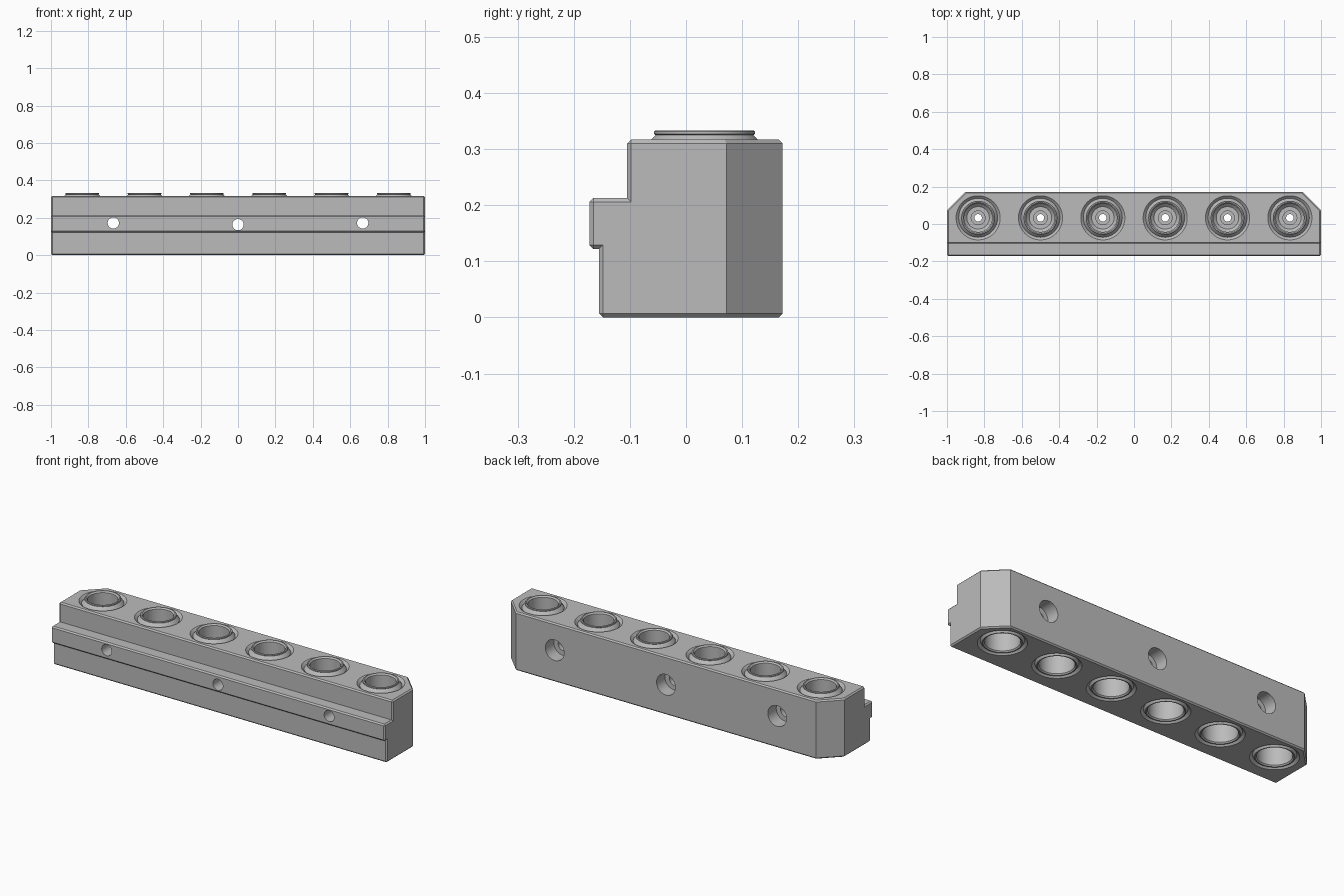
import bpy, bmesh, math
from mathutils import Matrix, Vector

cube = bpy.data.objects.get("Cube")
if cube:
    bpy.data.objects.remove(cube, do_unlink=True)

grey = bpy.data.materials.new("machined grey")
grey.use_nodes = True
colour = (0.5, 0.5, 0.5, 1)
grey.diffuse_color = colour
grey.node_tree.nodes["Principled BSDF"].inputs["Base Color"].default_value = colour


def make_object(name, bm):
    bmesh.ops.recalc_face_normals(bm, faces=bm.faces)
    mesh = bpy.data.meshes.new(name)
    bm.to_mesh(mesh)
    bm.free()
    mesh.materials.append(grey)
    obj = bpy.data.objects.new(name, mesh)
    bpy.context.collection.objects.link(obj)
    return obj


def lathe(bm, profile, matrix, steps=64):
    """Revolve a closed (radius, height) loop about z, then place it."""
    verts = [bm.verts.new((r, 0, z)) for r, z in profile]
    edges = [bm.edges.new((a, b)) for a, b in zip(verts, verts[1:] + verts[:1])]
    result = bmesh.ops.spin(bm, geom=verts + edges, axis=(0, 0, 1), cent=(0, 0, 0),
                            steps=steps, angle=math.tau, use_duplicate=False)
    new = [v for v in bm.verts if not v.tag]
    bmesh.ops.remove_doubles(bm, verts=new, dist=1e-5)
    new = [v for v in bm.verts if not v.tag]
    bmesh.ops.transform(bm, matrix=matrix, verts=new)
    for v in new:
        v.tag = True


def smooth(obj):
    bpy.ops.object.select_all(action="DESELECT")
    obj.select_set(True)
    bpy.context.view_layer.objects.active = obj
    bpy.ops.object.shade_smooth_by_angle(angle=math.radians(25))


# Block: stepped section run along x
section = [(-.155, 0), (-.155, .122), (-.172, .122), (-.172, .213),
           (-.105, .213), (-.105, .317), (.172, .317), (.172, 0)]
bm = bmesh.new()
face = bm.faces.new([bm.verts.new((-1, y, z)) for y, z in section])
ext = bmesh.ops.extrude_face_region(bm, geom=[face])
bmesh.ops.translate(bm, vec=(2, 0, 0),
                    verts=[g for g in ext["geom"] if isinstance(g, bmesh.types.BMVert)])
bmesh.ops.recalc_face_normals(bm, faces=bm.faces)

# Cut both rear corners at 45 degrees
for side in (-1, 1):
    cut = bmesh.ops.bisect_plane(bm, geom=bm.verts[:] + bm.edges[:] + bm.faces[:],
                                 plane_co=(side, .072, 0), plane_no=(side, 1, 0),
                                 clear_outer=True)
    rim = [g for g in cut["geom_cut"] if isinstance(g, bmesh.types.BMEdge)]
    bmesh.ops.holes_fill(bm, edges=rim)
bmesh.ops.recalc_face_normals(bm, faces=bm.faces)

# Chamfer the sharp outer edges
outer = [e for e in bm.edges if e.calc_face_angle_signed(0) > math.radians(60)]
bmesh.ops.bevel(bm, geom=outer, offset=.007, segments=1, affect="EDGES", profile=.5)
block = make_object("manifold_block", bm)

# Cutters: countersunk bushing seats and counterbored screw holes
bore_x = [(i - 2.5) / 3 for i in range(6)]
bm = bmesh.new()
seat = [(0, -.01), (.128, -.01), (.104, .014), (.104, .303), (.128, .327), (0, .327)]
for x in bore_x:
    lathe(bm, seat, Matrix.Translation((x, .033, 0)))
screw = [(0, -.2), (.03, -.2), (.03, .1), (.056, .1), (.056, .2), (0, .2)]
turn = Matrix.Rotation(math.radians(-90), 4, "X")
for x, z in ((-2 / 3, .172), (0, .163), (2 / 3, .172)):
    lathe(bm, screw, Matrix.Translation((x, 0, z)) @ turn, 48)
cutter = make_object("hole_cutter", bm)
cutter.hide_render = True

mod = block.modifiers.new("holes", "BOOLEAN")
mod.operation = "DIFFERENCE"
mod.solver = "EXACT"
mod.object = cutter
bpy.context.view_layer.objects.active = block
bpy.ops.object.modifier_apply(modifier=mod.name)
bpy.data.objects.remove(cutter, do_unlink=True)
smooth(block)

# Bushings: raised lip above, open bore below, pierced web between
bushing = [(.104, .012), (.104, .305), (.097, .315), (.087, .325), (.09, .327),
           (.09, .331), (.088, .333), (.082, .333), (.075, .326), (.075, .23),
           (.06, .215), (.037, .215), (.037, .2), (.02, .2), (.02, .16),
           (.085, .16), (.085, .006), (.091, 0), (.096, 0)]
for i, x in enumerate(bore_x):
    bm = bmesh.new()
    lathe(bm, bushing, Matrix.Translation((x, .033, 0)))
    smooth(make_object(f"bushing_{i + 1}", bm))
